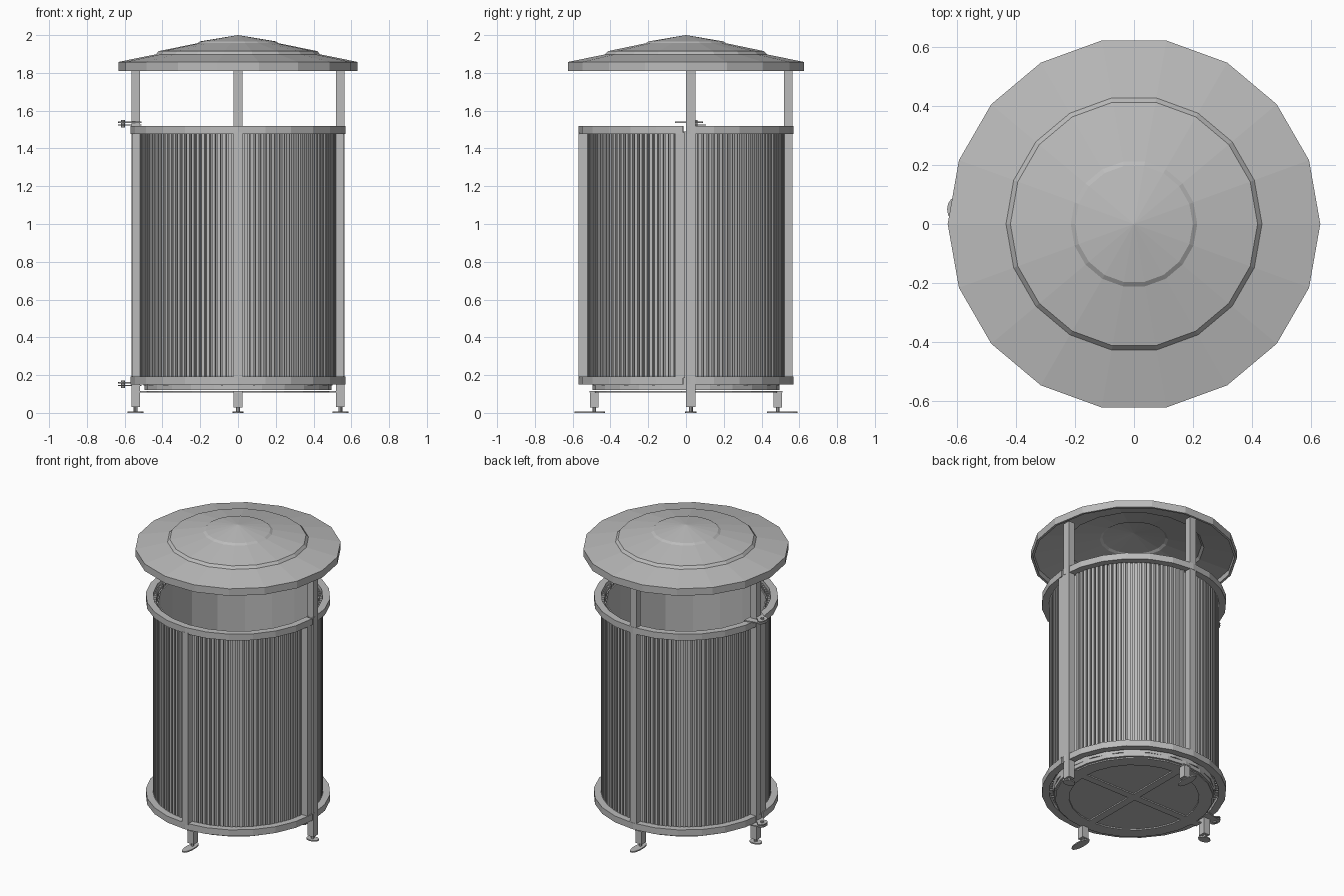
import bpy, bmesh
from math import sin, cos, pi, radians
from mathutils import Matrix, Vector

cube = bpy.data.objects.get("Cube")
if cube:
    bpy.data.objects.remove(cube, do_unlink=True)

steel = bpy.data.materials.new("grey_steel")
steel.use_nodes = True
GREY = (0.5, 0.5, 0.5, 1)
steel.diffuse_color = GREY
steel.node_tree.nodes["Principled BSDF"].inputs["Base Color"].default_value = GREY


def finish(name, bm):
    bmesh.ops.recalc_face_normals(bm, faces=bm.faces)
    mesh = bpy.data.meshes.new(name)
    bm.to_mesh(mesh)
    bm.free()
    mesh.materials.append(steel)
    obj = bpy.data.objects.new(name, mesh)
    bpy.context.collection.objects.link(obj)
    return obj


def add_box(bm, centre, size, angle=0):
    mat = Matrix.Rotation(angle, 4, 'Z') @ Matrix.Translation(centre) @ Matrix.Diagonal((*size, 1))
    bmesh.ops.create_cube(bm, size=1, matrix=mat)


def add_disc(bm, centre, rx, ry, height, sides=16):
    mat = Matrix.Translation(centre) @ Matrix.Diagonal((rx, ry, height, 1))
    bmesh.ops.create_cone(bm, cap_ends=True, segments=sides, radius1=1, radius2=1,
                          depth=1, matrix=mat)


def sweep(name, profile, steps, start=0, end=360):
    """Turn a closed (radius, height) profile around z, fully or over an arc."""
    bm = bmesh.new()
    full = end - start == 360
    rows = []
    for i in range(steps if full else steps + 1):
        a = radians(start + (end - start) * i / steps)
        rows.append([bm.verts.new((r * cos(a), r * sin(a), z)) for r, z in profile])
    n = len(profile)
    for i in range(steps):
        a, b = rows[i], rows[(i + 1) % len(rows)]
        for j in range(n):
            k = (j + 1) % n
            bm.faces.new((a[j], b[j], b[k], a[k]))
    if not full:
        bm.faces.new(rows[0])
        bm.faces.new(rows[-1])
    bmesh.ops.remove_doubles(bm, verts=bm.verts, dist=1e-5)
    return finish(name, bm)


def band(r0, r1, z0, z1):
    return [(r0, z0), (r1, z0), (r1, z1), (r0, z1)]


# Stepped conical roof, hollow underneath
outer = [(0.633, 1.81), (0.633, 1.858), (0.435, 1.898), (0.42, 1.915),
         (0.215, 1.957), (0.2, 1.967), (0, 2.0)]
inner = [(0, 1.985), (0.195, 1.952), (0.21, 1.942), (0.415, 1.9),
         (0.43, 1.883), (0.618, 1.845), (0.618, 1.81)]
sweep("roof", outer + inner, 18)

# Fixed back half and hinged front half of the two hoops
for label, z in (("lower", 0.15), ("upper", 1.477)):
    hoop = band(0.522, 0.568, z, z + 0.043)
    sweep(label + "_back_hoop", hoop, 12, 0, 180)
    sweep(label + "_door_hoop", hoop, 12, 181.5, 358.5)

# Inner bin and its floor
sweep("liner", band(0.492, 0.5, 0.145, 1.49), 18)
bm = bmesh.new()
add_disc(bm, (0, 0, 0.135), 0.495, 0.495, 0.03, 24)
finish("floor", bm)

# Vertical slats around the body, leaving room for the posts
bm = bmesh.new()
COUNT = 112
for i in range(COUNT):
    a = 2 * pi * (i + 0.5) / COUNT
    x, y = 0.52 * cos(a), 0.52 * sin(a)
    on_side = abs(x) > 0.5 and -0.055 < y < 0.055
    if abs(x) > 0.025 and not on_side:
        add_box(bm, (0.511, 0, 0.835), (0.022, 0.017, 1.32), a)
finish("slats", bm)

# Posts carrying the roof, and the upright bars of the door
bm = bmesh.new()
for s in (-1, 1):
    add_box(bm, (s * 0.542, 0.026, 0.935), (0.046, 0.05, 1.81))
add_box(bm, (0, 0.542, 1.0), (0.046, 0.046, 1.69))
finish("posts", bm)
bm = bmesh.new()
for s in (-1, 1):
    add_box(bm, (s * 0.538, -0.03, 0.835), (0.044, 0.05, 1.3))
add_box(bm, (0, -0.545, 0.835), (0.046, 0.046, 1.3))
finish("door_bars", bm)

# Flat cross and rim under the floor
bm = bmesh.new()
add_box(bm, (0, 0, 0.113), (1.04, 0.05, 0.008))
add_box(bm, (0, 0, 0.113), (0.05, 1.02, 0.008))
finish("under_cross", bm)
sweep("under_rim", band(0.4, 0.485, 0.109, 0.117), 24)

# Front and back legs, and adjustable feet under all four
bm = bmesh.new()
for s in (-1, 1):
    add_box(bm, (0, s * 0.486, 0.072), (0.046, 0.044, 0.085))
finish("short_legs", bm)
bm = bmesh.new()
for s in (-1, 1):
    add_disc(bm, (s * 0.542, 0.026, 0.004), 0.042, 0.03, 0.008)
    add_disc(bm, (s * 0.542, 0.026, 0.02), 0.01, 0.01, 0.03, 8)
    add_disc(bm, (0, s * 0.51, 0.004), 0.028, 0.08, 0.008)
    add_disc(bm, (0, s * 0.486, 0.02), 0.01, 0.01, 0.03, 8)
finish("feet", bm)

# Door hinges: two leaves meeting at a pin outside the post
for label, z in (("lower", 0.145), ("upper", 1.524)):
    bm = bmesh.new()
    pin = Vector((-0.608, 0.05, z))
    for dz, y0, y1 in ((0, 0.0, 0.105), (0.014, -0.058, 0.0)):
        add_disc(bm, pin + Vector((0, 0, dz)), 0.027, 0.04, 0.007, 12)
        quad = [(-0.51, y0), (-0.51, y1), (-0.6, 0.085), (-0.6, 0.015)]
        low, high = [[bm.verts.new((x, y, z + dz + h)) for x, y in quad]
                     for h in (-0.0035, 0.0035)]
        bm.faces.new(low)
        bm.faces.new(high)
        for i in range(4):
            j = (i + 1) % 4
            bm.faces.new((low[i], low[j], high[j], high[i]))
    add_disc(bm, pin + Vector((0, 0, 0.007)), 0.011, 0.011, 0.04, 8)
    finish(label + "_hinge", bm)
